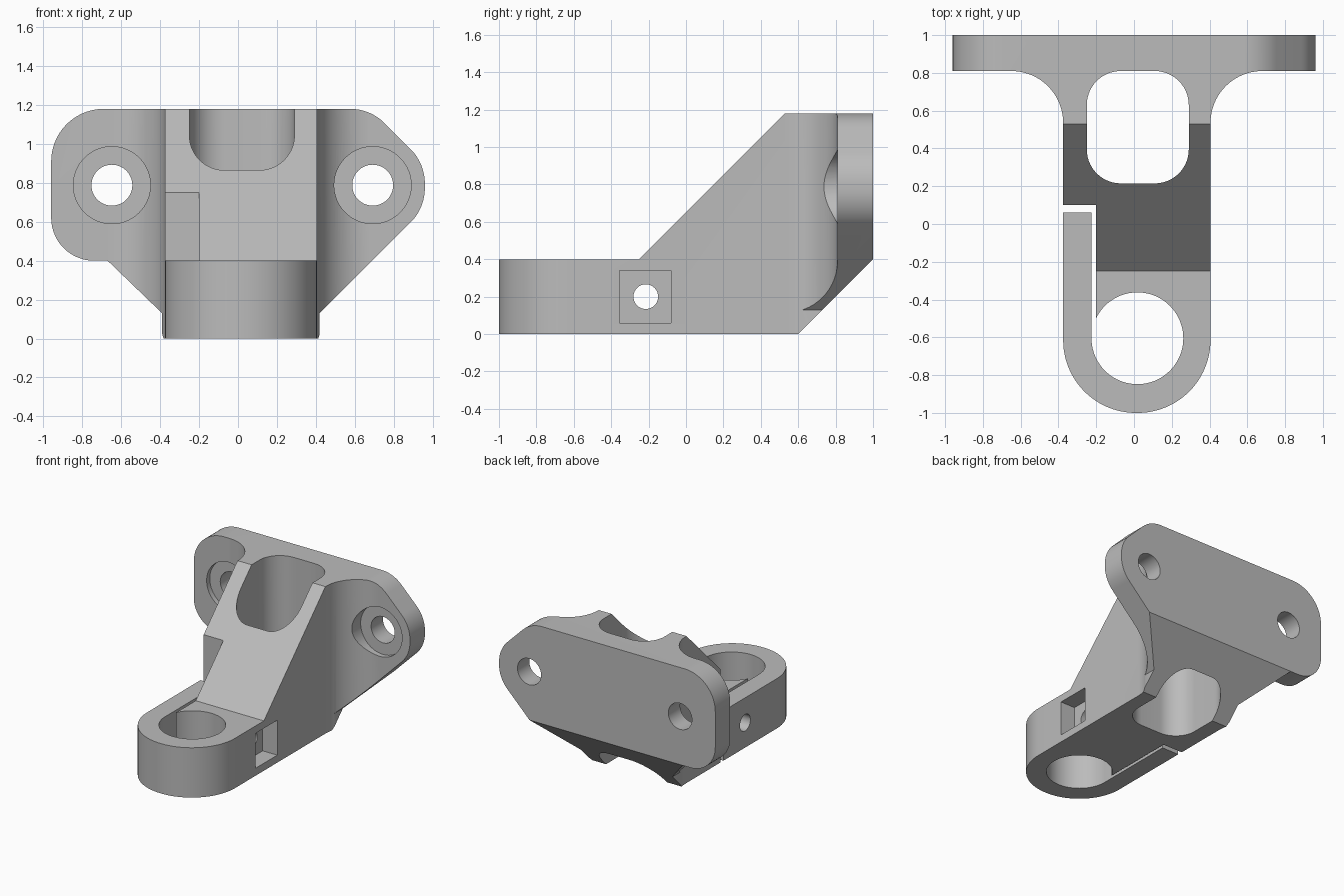
import bpy, bmesh, math
from mathutils import Vector

if "Cube" in bpy.data.objects:
    bpy.data.objects.remove(bpy.data.objects["Cube"], do_unlink=True)

grey = bpy.data.materials.new("plain grey")
grey.use_nodes = True
grey.diffuse_color = (0.5, 0.5, 0.5, 1)
grey.node_tree.nodes["Principled BSDF"].inputs["Base Color"].default_value = (0.5, 0.5, 0.5, 1)


def rounded(corners, steps=14):
    """Outline from (a, b) or (a, b, radius) corners."""
    out = []
    for i, c in enumerate(corners):
        p = Vector(c[:2])
        if len(c) == 2:
            out.append(p)
            continue
        u = (Vector(corners[i - 1][:2]) - p).normalized()
        v = (Vector(corners[(i + 1) % len(corners)][:2]) - p).normalized()
        half, r = u.angle(v) / 2, c[2]
        centre = p + (u + v).normalized() * r / math.sin(half)
        d0 = p + u * r / math.tan(half) - centre
        d1 = p + v * r / math.tan(half) - centre
        a0 = math.atan2(d0.y, d0.x)
        turn = math.atan2(d0.x * d1.y - d0.y * d1.x, d0.dot(d1))
        for k in range(steps + 1):
            a = a0 + turn * k / steps
            out.append(centre + Vector((math.cos(a), math.sin(a))) * r)
    return out


def circle(a, b, r, n=64):
    return [Vector((a + r * math.cos(math.tau * k / n),
                    b + r * math.sin(math.tau * k / n))) for k in range(n)]


def rect(a0, a1, b0, b1, *r):
    return rounded([(a0, b0, *r), (a1, b0, *r), (a1, b1, *r), (a0, b1, *r)])


def prism(name, outline, axis, lo, hi):
    """Extrude an outline along the named axis."""
    place = {"x": lambda p, d: (d, p.x, p.y),
             "y": lambda p, d: (p.x, d, p.y),
             "z": lambda p, d: (p.x, p.y, d)}[axis]
    bm = bmesh.new()
    rings = [[bm.verts.new(place(p, d)) for p in outline] for d in (lo, hi)]
    for ring in rings:
        bm.faces.new(ring)
    n = len(outline)
    for i in range(n):
        j = (i + 1) % n
        bm.faces.new((rings[0][i], rings[0][j], rings[1][j], rings[1][i]))
    bmesh.ops.recalc_face_normals(bm, faces=bm.faces)
    mesh = bpy.data.meshes.new(name)
    bm.to_mesh(mesh)
    bm.free()
    mesh.materials.append(grey)
    obj = bpy.data.objects.new(name, mesh)
    bpy.context.collection.objects.link(obj)
    return obj


def combine(target, tool, operation):
    mod = target.modifiers.new(tool.name, "BOOLEAN")
    mod.operation, mod.object, mod.solver = operation, tool, "EXACT"
    bpy.context.view_layer.objects.active = target
    bpy.ops.object.modifier_apply(modifier=mod.name)
    bpy.data.objects.remove(tool, do_unlink=True)


# Plan outline: wide flange, filleted neck, round nose
bracket = prism("mounting_bracket", rounded([
    (-.96, 1), (-.96, .81), (-.375, .81, .275), (-.375, -1, .385),
    (.405, -1, .385), (.405, .81, .275), (.96, .81), (.96, 1)], 24), "z", 0, 1.18)

# Side outline: low clamp, sloped gusset, undercut back
side = prism("side_outline", rounded([
    (-1.1, -.1), (-1.1, .4), (-.25, .4), (.53, 1.18), (.63, 1.28),
    (1.1, 1.28), (1.1, .5), (.5, -.1)]), "x", -1.2, 1.2)
combine(bracket, side, "INTERSECT")

# Front outline: rounded ear on one side, chamfered ear on the other
front = prism("front_outline", rounded([
    (-.96, 1.18, .27), (-.96, .4, .22), (-.67, .4), (-.39, .13), (-.39, -.1),
    (.42, -.1), (.42, .13), (.96, .67, .25), (.96, .9, .25), (.68, 1.18, .25)]),
    "y", -1.2, 1.2)
combine(bracket, front, "INTERSECT")

cutters = [
    # Pocket and clamp bore
    prism("pocket", rect(-.25, .29, .215, .81, .18), "z", -.2, 1.4),
    prism("clamp_bore", circle(.018, -.605, .243, 80), "z", -.2, 1.4),
    # Free clamp arm: step above it, long slot and end slot
    prism("arm_step", rect(-.6, -.2, -.45, .1), "z", .4, 1.4),
    prism("arm_slot", rect(-.225, -.2, -.605, .08), "z", -.2, .6),
    prism("end_slot", rect(-.6, -.2, .06, .1), "z", -.2, .6),
    # Clamp screw hole and square nut recess
    prism("screw_hole", circle(-.215, .2, .066, 40), "x", -.6, .6),
    prism("nut_recess", rect(-.355, -.08, .06, .34), "x", .275, .6),
]
# Counterbored mounting holes
for x in (-.648, .692):
    cutters.append(prism("mount_hole", circle(x, .788, .105), "y", .5, 1.2))
    cutters.append(prism("counterbore", circle(x, .788, .198), "y", .4, .85))
for c in cutters:
    combine(bracket, c, "DIFFERENCE")

bpy.ops.object.select_all(action="DESELECT")
bracket.select_set(True)
bpy.context.view_layer.objects.active = bracket
bpy.ops.object.shade_smooth_by_angle(angle=math.radians(25))
